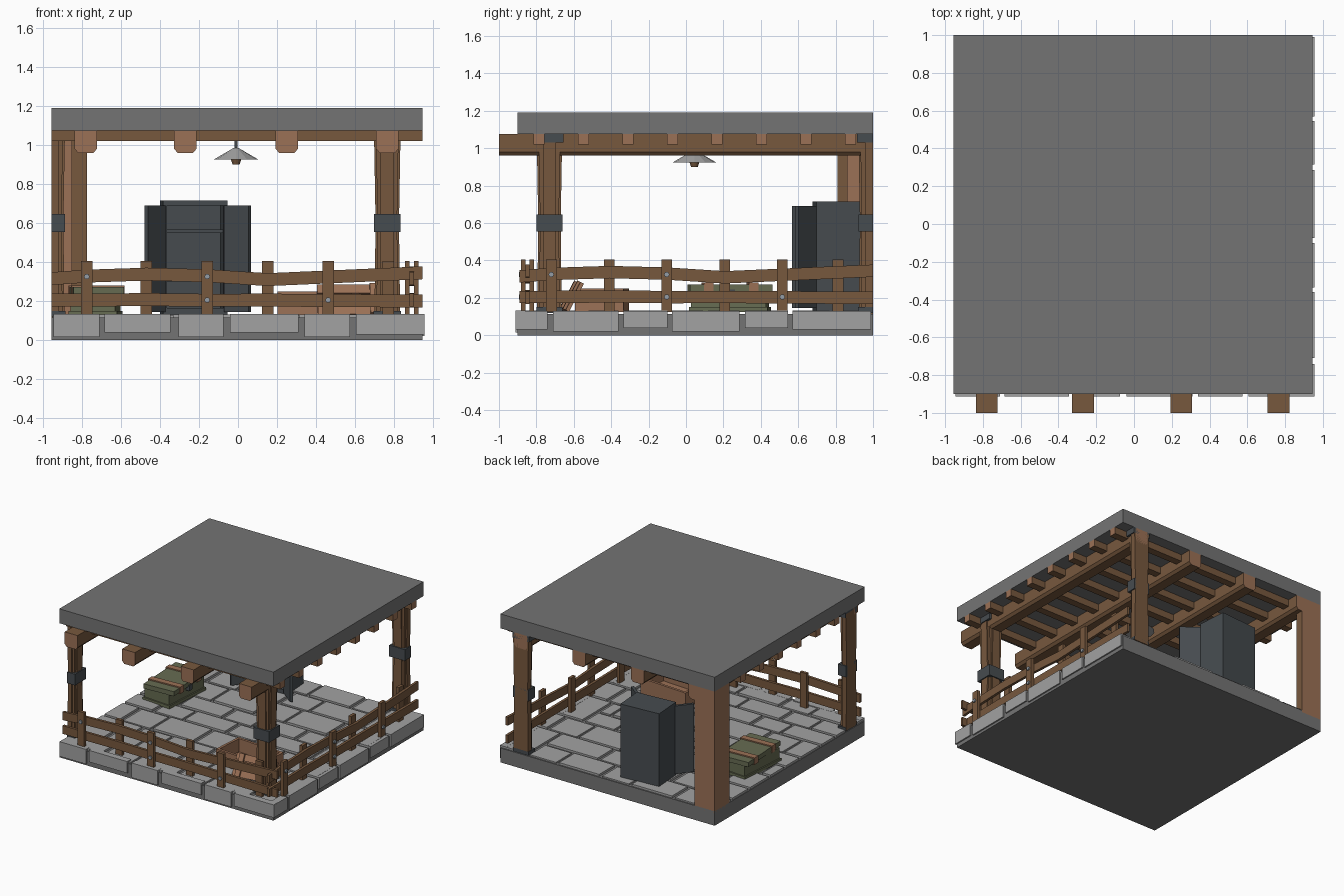
import bpy, bmesh, math
from mathutils import Matrix, Vector

if "Cube" in bpy.data.objects:
    bpy.data.objects.remove(bpy.data.objects["Cube"])


def mat(name, r, g, b):
    m = bpy.data.materials.new(name)
    m.diffuse_color = (r, g, b, 1)
    m.use_nodes = True
    m.node_tree.nodes["Principled BSDF"].inputs["Base Color"].default_value = m.diffuse_color
    return m


SLAB = mat("slab grey", .175, .175, .175)
STONE = mat("stone grey", .36, .36, .36)
WOOD = mat("dark wood", .185, .098, .048)
CUT = mat("cut wood", .33, .165, .093)
METAL = mat("dark metal", .062, .072, .08)
OLIVE = mat("olive paint", .135, .15, .085)
SHADE = mat("lamp grey", .38, .38, .38)
BOLT = mat("bolt steel", .3, .34, .38)

XMIN, XMAX, YMIN, YMAX = -.955, .945, -.9, 1.0


def solid(bm, pts):
    """Cuboid from 8 points: lower ring of 4, then upper ring of 4."""
    v = [bm.verts.new(p) for p in pts]
    for f in ((3, 2, 1, 0), (4, 5, 6, 7), (0, 1, 5, 4), (1, 2, 6, 5), (2, 3, 7, 6), (3, 0, 4, 7)):
        bm.faces.new([v[i] for i in f])


def box(bm, lo, hi, m=Matrix()):
    (a, b, c), (d, e, f) = lo, hi
    solid(bm, [m @ Vector(p) for p in ((a, b, c), (d, b, c), (d, e, c), (a, e, c),
                                       (a, b, f), (d, b, f), (d, e, f), (a, e, f))])


def finish(name, bm, *mats, rule=None):
    bmesh.ops.recalc_face_normals(bm, faces=bm.faces)
    bm.normal_update()
    if rule:
        for f in bm.faces:
            f.material_index = int(rule(f))
    me = bpy.data.meshes.new(name)
    bm.to_mesh(me)
    bm.free()
    for m in mats:
        me.materials.append(m)
    ob = bpy.data.objects.new(name, me)
    bpy.context.collection.objects.link(ob)
    return ob


def boxes(name, items, *mats, m=Matrix(), rule=None):
    bm = bmesh.new()
    for lo, hi in items:
        box(bm, lo, hi, m)
    return finish(name, bm, *mats, rule=rule)


def place(x, y, z, deg):
    return Matrix.Translation((x, y, z)) @ Matrix.Rotation(math.radians(deg), 4, 'Z')


# Base and roof slabs
boxes("base_slab", [((XMIN, YMIN, 0), (XMAX, YMAX, .115))], SLAB)
boxes("roof_slab", [((XMIN, YMIN, 1.075), (XMAX, YMAX, 1.19))], SLAB)

# Floor paving in staggered rows
rows = [(-.89, -.74), (-.71, -.36), (-.335, -.1), (-.075, .285), (.315, .545), (.57, .99)]
stones = []


def paving_row(y0, y1, shift, xend):
    x, k = XMIN + .01 - shift, 0
    while x < xend - .06:
        w = .235 if k % 2 else .355
        a, b = max(x, XMIN + .005), min(x + w, xend)
        if xend - b < .1:
            b = xend
        if b - a > .05:
            stones.append(((a, y0, .1), (b, y1, .132 - .006 * (k % 2))))
        x, k = x + w + .028, k + 1


for i, (y0, y1) in enumerate(rows):
    if y1 - y0 > .3:
        mid, edge = (y0 + y1) / 2, .72
        paving_row(y0, mid - .013, .14 * i % .3, edge - .028)
        paving_row(mid + .013, y1, (.14 * i + .17) % .3, edge - .028)
        stones.append(((edge, y0, .1), (.93, y1, .13)))
    else:
        paving_row(y0, y1, .11 * i % .3, .93)
boxes("floor_stones", stones, STONE)

# Edge stones on front and right sides
front = [(-.945, -.71, .015), (-.685, -.345, .04), (-.305, -.075, .015),
         (-.04, .31, .04), (.34, .575, .015), (.605, .955, .03)]
boxes("front_edge_stones", [((a, -.912, z), (b, -.86, .133)) for a, b, z in front], STONE)
rz = [.03, .02, .04, .02, .04, .03]
boxes("right_edge_stones", [((.9, -.912 if i == 0 else a, rz[i]), (.956, b, .131))
                            for i, (a, b) in enumerate(rows)], STONE)

# Roof beams with chamfered undersides and pale end grain
for n, x in enumerate((-.78, -.27, .25, .765)):
    bm = bmesh.new()
    prof = [(-.057, 1.075), (-.057, .98), (-.04, .96), (.04, .96), (.057, .98), (.057, 1.075)]
    a = [bm.verts.new((x + u, -1, z)) for u, z in prof]
    b = [bm.verts.new((x + u, 1, z)) for u, z in prof]
    bm.faces.new(a)
    bm.faces.new(b)
    for i in range(6):
        bm.faces.new((a[i], a[i - 1], b[i - 1], b[i]))
    finish(f"roof_beam_{n}", bm, WOOD, CUT, rule=lambda f: abs(f.normal.y) > .9)

# Cross joists
boxes("roof_joists", [((XMIN, -.786 + .238 * i - .03, 1.02), (XMAX, -.786 + .238 * i + .03, 1.076))
                      for i in range(8)], WOOD, CUT, rule=lambda f: abs(f.normal.x) > .9)


# Posts, sliced where they meet the cut left and back sides
def ring(cx, cy, hx, hy, z):
    return [(max(XMIN, cx + sx * hx), min(YMAX, cy + sy * hy), z)
            for sx, sy in ((-1, -1), (1, -1), (1, 1), (-1, 1))]


def post(name, cx, cy):
    bm = bmesh.new()
    for z0, z1, g0, g1 in ((.12, .6, .056, .05), (.6, 1.06, .05, .058)):
        solid(bm, ring(cx, cy, g0, g0, z0) + ring(cx, cy, g1, g1, z1))
        # Cleats on each face
        solid(bm, ring(cx, cy, g0 + .01, .034, z0) + ring(cx, cy, g1 + .01, .034, z1))
        solid(bm, ring(cx, cy, .034, g0 + .01, z0) + ring(cx, cy, .034, g1 + .01, z1))
    finish(name, bm, WOOD)
    bm = bmesh.new()
    for z0, z1, h in ((.555, .645, .069), (.12, .15, .07), (1.03, 1.075, .075)):
        solid(bm, ring(cx, cy, h, h, z0) + ring(cx, cy, h, h, z1))
    finish(name + "_bands", bm, METAL)


post("front_right_post", .765, -.73)
post("front_left_post", -.955, -.73)
post("back_right_post", .765, .99)

# Back left corner post with two side planks
boxes("back_left_post", [((XMIN, .86, .1), (-.85, 1, 1.075))], CUT)
boxes("back_left_planks", [((-.85, .94, .1), (-.775, 1, 1.075)), ((XMIN, .81, .1), (-.9, .86, 1.075))],
      WOOD, CUT, rule=lambda f: f.normal.y > .9 and f.calc_center_median().y > .9 or f.normal.x < -.9)


# Fences: outer and inner stakes with rails between, and bolts
def fence(name, place_pt, start, end, stakes):
    def cuboid(bm, u0, u1, d0, d1, za, zb, h):
        solid(bm, [place_pt(*p) for p in (
            (u0, d0, za - h), (u1, d0, zb - h), (u1, d1, zb - h), (u0, d1, za - h),
            (u0, d0, za + h), (u1, d0, zb + h), (u1, d1, zb + h), (u0, d1, za + h))])

    bm = bmesh.new()
    for i, u in enumerate(stakes):
        d = 0 if i % 2 == 0 else .046
        cuboid(bm, u - .029, u + .029, d, d + .025, .265, .265, .14)
    finish(name + "_stakes", bm, WOOD)
    bm = bmesh.new()
    us = [start] + stakes[:4] + [end]
    for zs in ((.315, .328, .338, .33, .31, .345), (.205, .205, .208, .204, .205, .2)):
        for i in range(5):
            cuboid(bm, us[i], us[i + 1], .025, .046, zs[i], zs[i + 1], .033)
    finish(name + "_rails", bm, WOOD)
    bm = bmesh.new()
    for u, z in ((stakes[0], .325), (stakes[2], .325), (stakes[2], .205), (stakes[4], .205)):
        loops = [[bm.verts.new(place_pt(u + .015 * math.cos(k * math.pi / 3), d,
                                        z + .015 * math.sin(k * math.pi / 3))) for k in range(6)]
                 for d in (-.01, .002)]
        bm.faces.new(loops[0])
        bm.faces.new(loops[1])
        for k in range(6):
            bm.faces.new((loops[0][k], loops[0][k - 1], loops[1][k - 1], loops[1][k]))
    finish(name + "_bolts", bm, BOLT)


fence("front_fence", lambda u, d, z: (u, -.883 + d, z), XMIN, XMAX, [-.775, -.47, -.158, .153, .462, .77])
fence("right_fence", lambda u, d, z: (.926 - d, u, z), -.89, 1.0, [-.72, -.41, -.103, .207, .515, .812])

# Hanging lamp
for nm, r1, r2, z0, z1, m in (("lamp_shade", .115, .012, .925, .985, SHADE),
                              ("lamp_bulb", .018, .028, .9, .93, WOOD),
                              ("lamp_stem", .008, .008, .98, 1.076, METAL)):
    bm = bmesh.new()
    bmesh.ops.create_cone(bm, cap_ends=True, segments=12, radius1=r1, radius2=r2, depth=z1 - z0,
                          matrix=Matrix.Translation((-.01, .045, (z0 + z1) / 2)))
    finish(nm, bm, m)

# Open metal cabinet with shelves
cab = place(-.2275, .805, 0, 4)
boxes("cabinet_body", [((-.165, .1, .13), (.165, .118, .715)), ((-.165, -.118, .13), (-.145, .1, .715)),
                       ((.145, -.118, .13), (.165, .1, .715)), ((-.145, -.118, .69), (.145, .1, .715)),
                       ((-.145, -.118, .13), (.145, .1, .165)), ((-.145, -.1, .548), (.145, .1, .568)),
                       ((-.145, -.1, .3), (.145, .1, .32))], METAL, m=cab)
boxes("cabinet_left_door", [((0, -.022, .145), (.145, 0, .69))], METAL, m=place(-.37, .68, 0, 231))
boxes("cabinet_right_door", [((0, -.011, .145), (.16, .011, .69))], METAL, m=place(-.065, .69, 0, -38))

# Olive crate, lid slightly askew
crate = place(-.73, .235, 0, -4)
boxes("olive_crate", [((-.115, -.2, .125), (.115, .2, .235)), ((-.125, -.21, .125), (.125, .21, .15))], OLIVE, m=crate)
lid = place(-.725, .235, 0, 3)
boxes("olive_crate_lid", [((-.13, -.22, .235), (.13, .22, .272))], OLIVE, m=lid)
boxes("olive_crate_straps", [((-.137, y - .025, .225), (.137, y + .025, .281)) for y in (-.12, .12)], CUT, m=lid)
boxes("olive_crate_latch", [((.11, -.02, .2), (.138, .02, .245))], METAL, m=lid)

# Open wooden crate and leaning slatted lid
wood = place(.42, -.45, 0, -4)
w, d = .21, .13
boxes("wooden_crate", [((-w, -d, .125), (w, d, .145)), ((-w, -d, .14), (w, -d + .02, .25)),
                       ((-w, d - .02, .14), (w, d, .25)), ((-w, -d, .14), (-w + .02, d, .25)),
                       ((w - .02, -d, .14), (w, d, .25))], CUT, m=wood)
lean = place(.58, -.655, .135, 4) @ Matrix.Rotation(math.radians(-28), 4, 'X')
boxes("leaning_crate_lid", [((-.17, 0, .06 * i), (.17, .02, .06 * i + .05)) for i in range(3)]
      + [((x - .02, -.015, 0), (x + .02, 0, .17)) for x in (-.12, .12)], CUT, m=lean)
